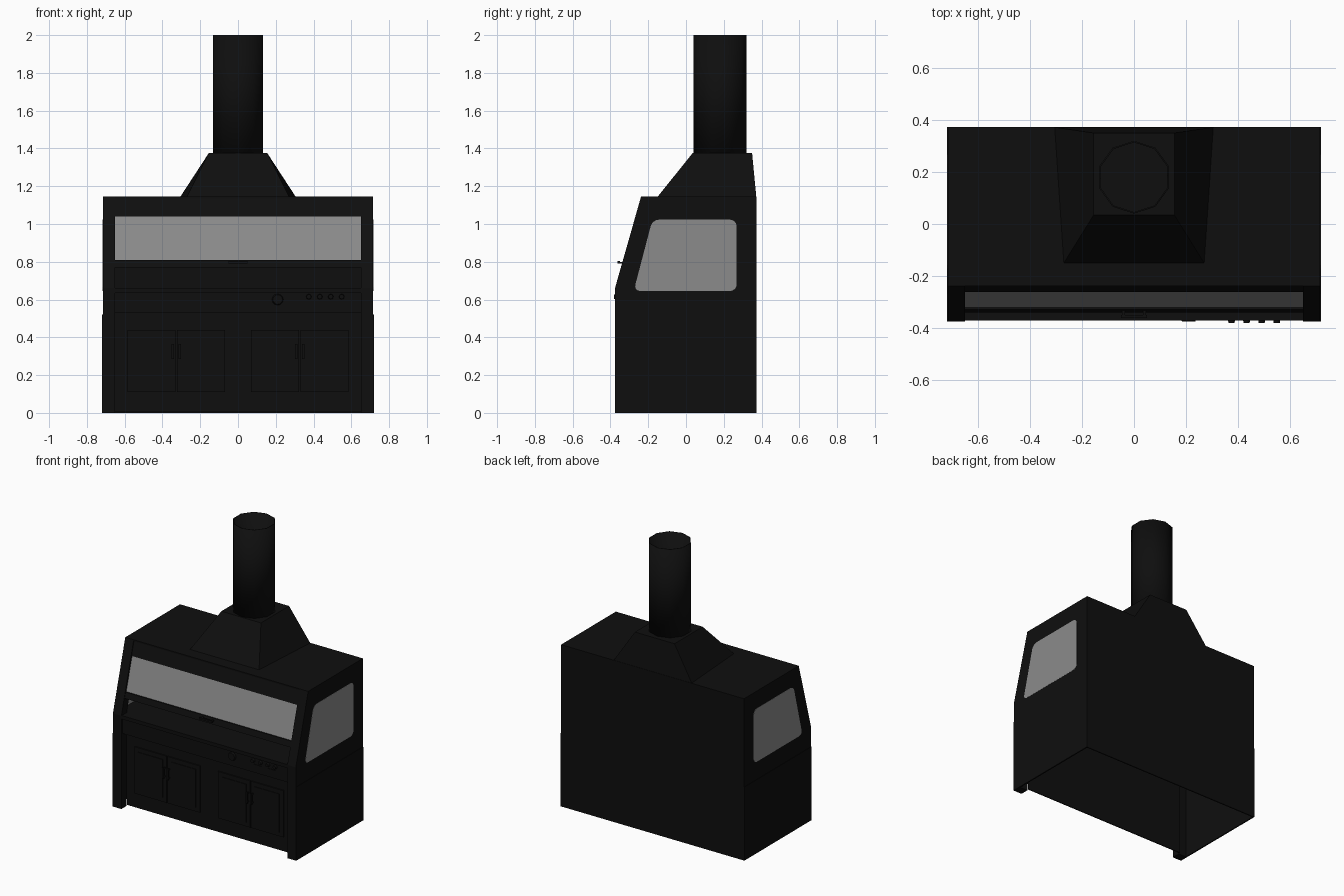
import bpy, bmesh, math
from mathutils import Matrix, Vector

if "Cube" in bpy.data.objects:
    bpy.data.objects.remove(bpy.data.objects["Cube"])


def material(name, value):
    m = bpy.data.materials.new(name)
    m.use_nodes = True
    color = (value, value, value, 1)
    m.diffuse_color = color
    m.node_tree.nodes["Principled BSDF"].inputs["Base Color"].default_value = color
    return m


BLACK = material("black_enamel", 0.0045)
GLASS = material("grey_glass", 0.26)


def finish(name, bm, mat=BLACK):
    bmesh.ops.recalc_face_normals(bm, faces=bm.faces)
    mesh = bpy.data.meshes.new(name)
    bm.to_mesh(mesh)
    bm.free()
    mesh.materials.append(mat)
    ob = bpy.data.objects.new(name, mesh)
    bpy.context.collection.objects.link(ob)
    return ob


def box(name, x, y, z, mat=BLACK):
    bm = bmesh.new()
    size = [b - a for a, b in (x, y, z)]
    mid = [(a + b) / 2 for a, b in (x, y, z)]
    bmesh.ops.create_cube(bm, size=1, matrix=Matrix.Translation(mid) @ Matrix.Diagonal((*size, 1)))
    return finish(name, bm, mat)


def side_profile(name, points, x0, x1, mat=BLACK, radius=0):
    """Extrude a (y, z) outline along x, optionally rounding its corners."""
    bm = bmesh.new()
    bm.faces.new([bm.verts.new((x0, y, z)) for y, z in points])
    if radius:
        bmesh.ops.bevel(bm, geom=bm.verts[:], offset=radius, segments=4,
                        affect='VERTICES', profile=0.5)
    faces = bmesh.ops.extrude_face_region(bm, geom=bm.faces[:])["geom"]
    bmesh.ops.translate(bm, vec=(x1 - x0, 0, 0),
                        verts=[v for v in faces if isinstance(v, bmesh.types.BMVert)])
    return finish(name, bm, mat)


def knob(name, x, y, z, r, depth):
    bm = bmesh.new()
    place = Matrix.Translation((x, y, z)) @ Matrix.Rotation(math.pi / 2, 4, 'X')
    bmesh.ops.create_cone(bm, cap_ends=True, segments=12, radius1=r, radius2=r * 0.85,
                          depth=depth, matrix=place)
    return finish(name, bm)


FRONT, BACK, TOP, KNEE, BROW = -0.376, 0.374, 1.145, 0.66, -0.238
HALF, INNER = 0.716, 0.65


def slope(z, inset=0.0):
    """Front y of the sloped face at height z."""
    return FRONT + (BROW - FRONT) * (z - KNEE) / (TOP - KNEE) + inset


def sloped_panel(name, z0, z1, inset, thick, half=INNER, mat=BLACK):
    pts = [(slope(z0, inset), z0), (slope(z1, inset), z1),
           (slope(z1, inset + thick), z1), (slope(z0, inset + thick), z0)]
    return side_profile(name, pts, -half, half, mat)


# Enclosure: side walls, windows, front posts
outline = [(FRONT, 0), (BACK, 0), (BACK, TOP), (BROW, TOP), (FRONT, KNEE)]
post = [(FRONT, 0), (FRONT, KNEE), (BROW, TOP), (BROW + 0.06, TOP),
        (FRONT + 0.06, KNEE), (FRONT + 0.06, 0)]
window = [(-0.277, 0.645), (0.268, 0.645), (0.268, 1.023), (-0.178, 1.023)]
for side, s in (("left", 1), ("right", -1)):
    side_profile(side + "_wall", outline, s * 0.710, s * HALF)
    side_profile(side + "_post", post, s * INNER, s * 0.7155)
    side_profile(side + "_window", window, s * 0.708, s * 0.717, GLASS, 0.035)
    box(side + "_lower_skirt", sorted((s * 0.712, s * 0.719)), (FRONT, BACK), (0, 0.52))
box("back_wall", (-HALF, HALF), (0.366, BACK), (0, TOP))
box("roof", (-HALF, HALF), (BROW, BACK), (TOP - 0.01, TOP))

# Sliding sash and header
sloped_panel("header_panel", 1.04, TOP - 0.002, 0.006, 0.02)
sloped_panel("sash_glass", 0.81, 1.04, 0.012, 0.008, mat=GLASS)
sloped_panel("sash_bottom_rail", 0.77, 0.81, 0.004, 0.025)
box("sash_handle", (-0.05, 0.05), (-0.362, -0.35), (0.79, 0.803))
for x in (-0.04, 0.04):
    box("sash_handle_stem", (x - 0.006, x + 0.006), (-0.354, -0.325), (0.79, 0.8))

# Worktop, control panel and recessed cabinet
box("worktop", (-0.71, 0.71), (-0.372, 0.37), (0.635, 0.66))
box("control_panel", (-INNER, INNER), (-0.364, -0.30), (0.53, 0.64))
box("cabinet_front", (-INNER, INNER), (-0.318, -0.305), (0.05, 0.54))
box("toe_kick", (-INNER, INNER), (-0.312, -0.305), (0.005, 0.055))
for i in range(4):
    knob("valve_knob", 0.375 + i * 0.058, -0.372, 0.615, 0.014, 0.016)
knob("control_dial", 0.21, -0.370, 0.6, 0.03, 0.012)
for x in (0.41, 0.52):
    box("outlet_plate", (x - 0.03, x + 0.03), (-0.368, -0.36), (0.55, 0.59))

# Cabinet doors with raised centres and pulls
for s in (-1, 1):
    for a, b, pull in ((0.07, 0.324, 0.309), (0.330, 0.584, 0.345)):
        x = sorted((s * a, s * b))
        box("cabinet_door", x, (-0.326, -0.316), (0.11, 0.44))
        box("door_centre", (x[0] + 0.03, x[1] - 0.03), (-0.330, -0.325), (0.14, 0.41))
        p = s * pull
        box("door_pull", (p - 0.006, p + 0.006), (-0.348, -0.340), (0.285, 0.365))
        for z in (0.295, 0.355):
            box("pull_stem", (p - 0.004, p + 0.004), (-0.342, -0.324), (z - 0.005, z + 0.005))

# Exhaust hood: tapered transition wider at the back
bm = bmesh.new()
low = [(-0.27, -0.15), (0.27, -0.15), (0.305, 0.372), (-0.305, 0.372)]
high = [(-0.155, 0.035), (0.155, 0.035), (0.155, 0.35), (-0.155, 0.35)]
rings = [[bm.verts.new((x, y, z)) for x, y in ring]
         for ring, z in ((low, TOP), (high, 1.375))]
for ring in rings:
    bm.faces.new(ring)
for i in range(4):
    j = (i + 1) % 4
    bm.faces.new((rings[0][i], rings[0][j], rings[1][j], rings[1][i]))
finish("exhaust_hood", bm)

# Exhaust pipe, ten sided and open at the top
bm = bmesh.new()
place = Matrix.Translation((0, 0.18, 1.685)) @ Matrix.Rotation(math.pi / 2, 4, 'Z')
bmesh.ops.create_cone(bm, cap_ends=False, segments=10, radius1=0.14, radius2=0.14,
                      depth=0.63, matrix=place)
pipe = finish("exhaust_pipe", bm)
# Keep a vertex on the front-to-back axis
first = min(pipe.data.vertices, key=lambda v: v.co.y).co
if abs(first.x) > 0.01:
    turn = Matrix.Translation((0, 0.18, 0)) @ Matrix.Rotation(math.pi / 10, 4, 'Z')
    pipe.data.transform(turn @ Matrix.Translation((0, -0.18, 0)))
wall = pipe.modifiers.new("Wall", 'SOLIDIFY')
wall.thickness = 0.006
wall.offset = -1
bpy.context.view_layer.objects.active = pipe
pipe.select_set(True)
bpy.ops.object.shade_smooth_by_angle(angle=math.radians(40))
